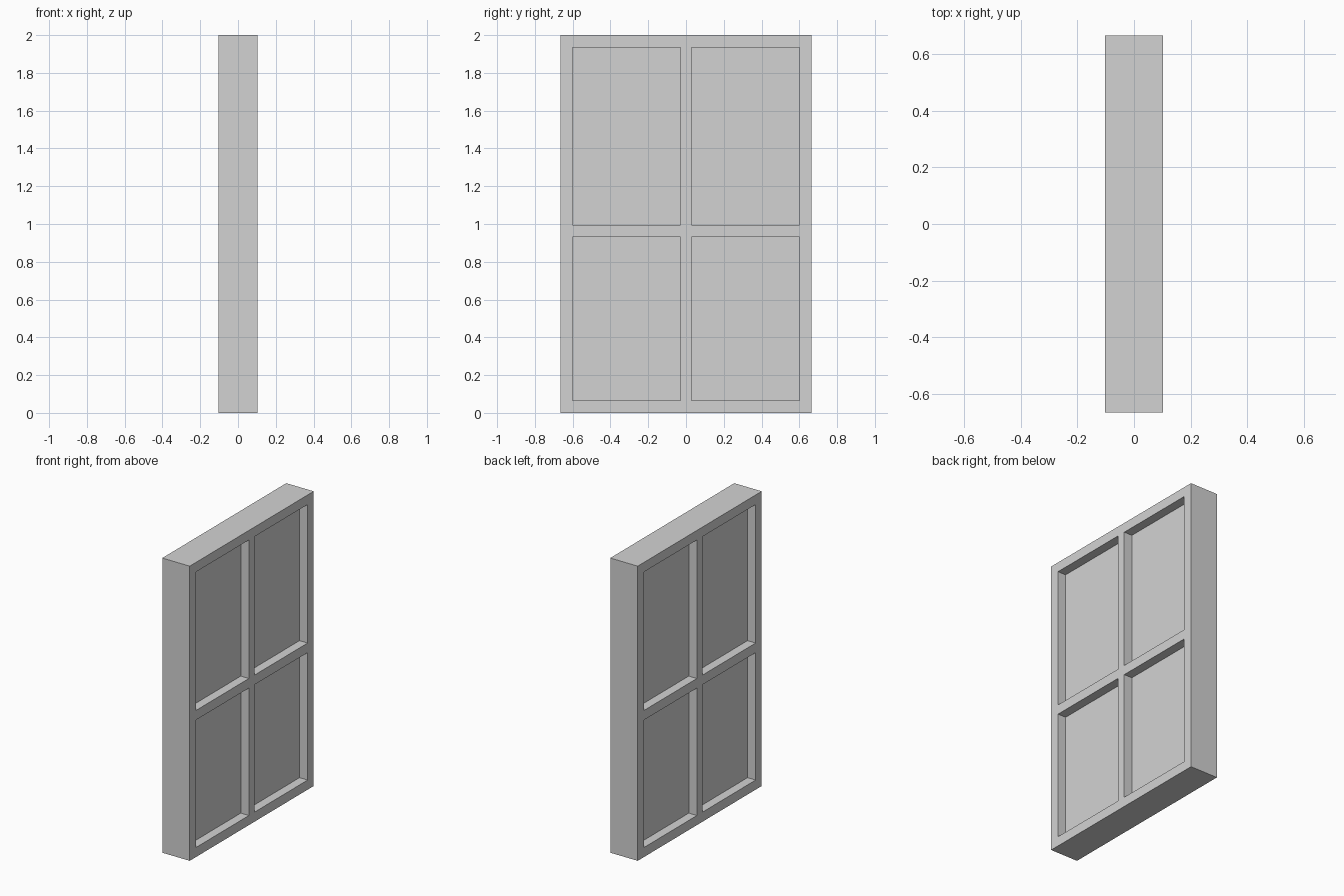
import bpy
import bmesh

cube = bpy.data.objects.get("Cube")
if cube:
    bpy.data.objects.remove(cube, do_unlink=True)

HALF_DEPTH = 0.103
PANE_HALF = 0.042
# Cut lines across the width and the height; odd cells are openings
YS = [-0.665, -0.6, -0.03, 0.03, 0.6, 0.665]
ZS = [0, 0.065, 0.93, 0.995, 1.935, 2]

grey = bpy.data.materials.new("light_grey")
grey.use_nodes = True
colour = (0.65, 0.65, 0.65, 1)
grey.diffuse_color = colour
grey.node_tree.nodes["Principled BSDF"].inputs["Base Color"].default_value = colour


def slab(name, half, cells):
    """Extrude the given grid cells along x into one solid."""
    bm = bmesh.new()
    grid = [[bm.verts.new((-half, y, z)) for z in ZS] for y in YS]
    for i, j in cells:
        bm.faces.new((grid[i][j], grid[i][j + 1],
                      grid[i + 1][j + 1], grid[i + 1][j]))
    bmesh.ops.delete(bm, geom=[v for v in bm.verts if not v.link_faces],
                     context='VERTS')
    ext = bmesh.ops.extrude_face_region(bm, geom=bm.faces[:], use_keep_orig=True)
    new_verts = [g for g in ext["geom"] if isinstance(g, bmesh.types.BMVert)]
    bmesh.ops.translate(bm, verts=new_verts, vec=(2 * half, 0, 0))
    bmesh.ops.recalc_face_normals(bm, faces=bm.faces[:])
    mesh = bpy.data.meshes.new(name)
    bm.to_mesh(mesh)
    bm.free()
    mesh.materials.append(grey)
    obj = bpy.data.objects.new(name, mesh)
    bpy.context.collection.objects.link(obj)
    return obj


cells = [(i, j) for i in range(len(YS) - 1) for j in range(len(ZS) - 1)]
openings = [(i, j) for i, j in cells if i % 2 and j % 2]

# Outer frame with its crossing bars
slab("window_frame", HALF_DEPTH, [c for c in cells if c not in openings])

# Recessed panes
for i, j in openings:
    side = "left" if i == 1 else "right"
    level = "lower" if j == 1 else "upper"
    slab(f"{level}_{side}_pane", PANE_HALF, [(i, j)])
